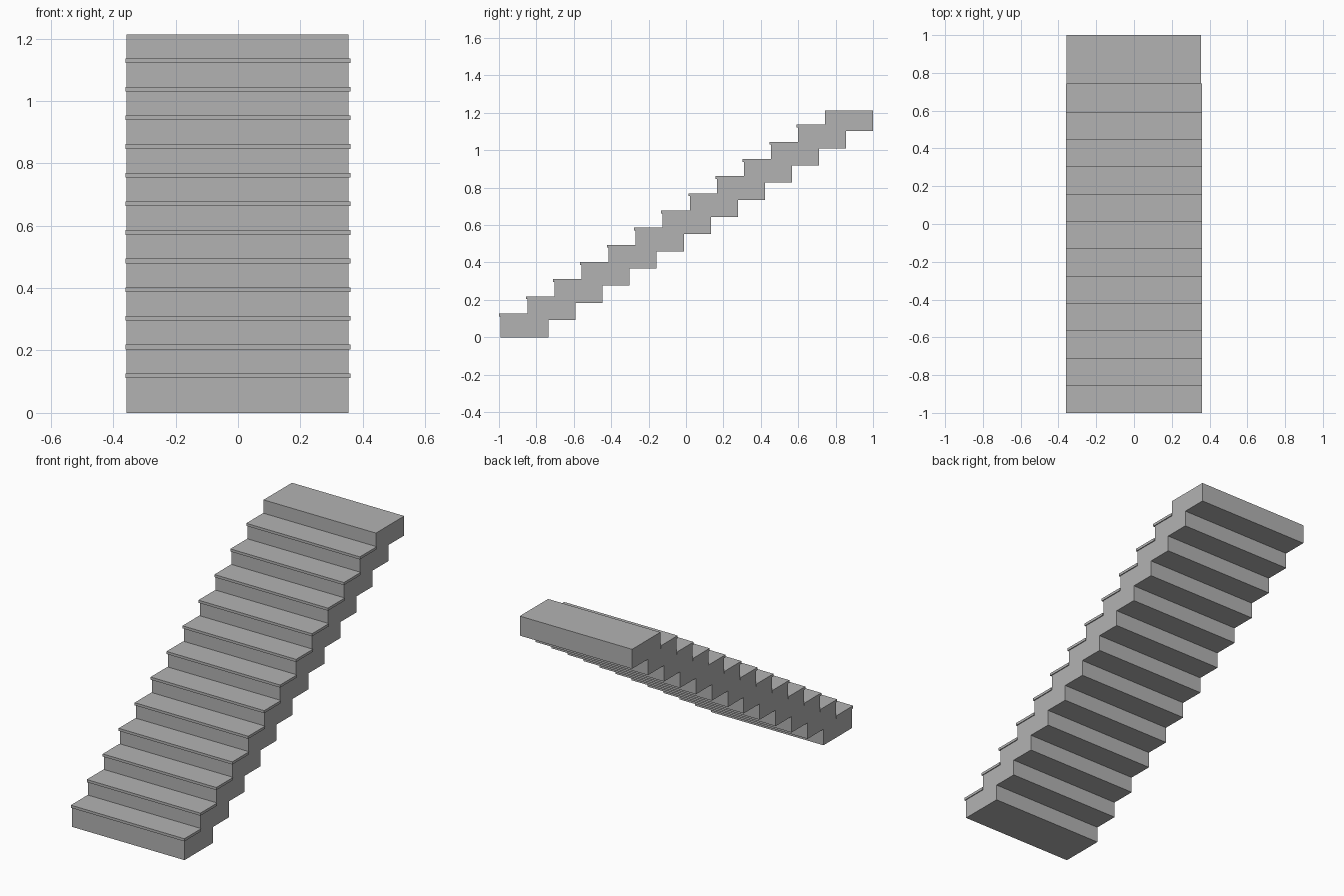
import bpy
import bmesh

cube = bpy.data.objects.get("Cube")
if cube:
    bpy.data.objects.remove(cube, do_unlink=True)

STEPS = 13
RUN, RISE = 0.1446, 0.0918
FRONT, BACK = -0.992, -0.735   # front riser and rear face of the lowest step
BODY_TOP, TREAD = 0.112, 0.015
NOSING = 0.008

grey = bpy.data.materials.new("plain grey")
grey.use_nodes = True
colour = (0.45, 0.45, 0.45, 1)
grey.diffuse_color = colour
grey.node_tree.nodes["Principled BSDF"].inputs["Base Color"].default_value = colour


def extrude_profile(name, points, x0, x1):
    """Extrude a closed (y, z) outline from x0 to x1."""
    bm = bmesh.new()
    face = bm.faces.new([bm.verts.new((x0, y, z)) for y, z in points])
    result = bmesh.ops.extrude_face_region(bm, geom=[face])
    moved = [v for v in result["geom"] if isinstance(v, bmesh.types.BMVert)]
    bmesh.ops.translate(bm, verts=moved, vec=(x1 - x0, 0, 0))
    bmesh.ops.recalc_face_normals(bm, faces=bm.faces)
    mesh = bpy.data.meshes.new(name)
    bm.to_mesh(mesh)
    bm.free()
    mesh.materials.append(grey)
    obj = bpy.data.objects.new(name, mesh)
    bpy.context.collection.objects.link(obj)
    return obj


# Stair body: stepped on top and underneath
upper, lower = [], []
for i in range(STEPS):
    y, z = FRONT + i * RUN, i * RISE
    upper.append((y, 0 if i == 0 else z - RISE + BODY_TOP))
    upper.append((y, z + BODY_TOP))
    rear = BACK + i * RUN
    if i:
        lower.append((rear - RUN, z))
    lower.append((rear, z))
top_corner = (BACK + (STEPS - 1) * RUN, (STEPS - 1) * RISE + BODY_TOP)
extrude_profile("stair_body", upper + [top_corner] + lower[::-1], -0.358, 0.355)

# Thin treads with a small nosing on every step below the landing
for i in range(STEPS - 1):
    y0, y1 = FRONT + i * RUN - NOSING, FRONT + (i + 1) * RUN
    z0 = i * RISE + BODY_TOP
    z1 = z0 + TREAD
    extrude_profile(f"tread_{i + 1}", [(y0, z0), (y1, z0), (y1, z1), (y0, z1)], -0.361, 0.36)
